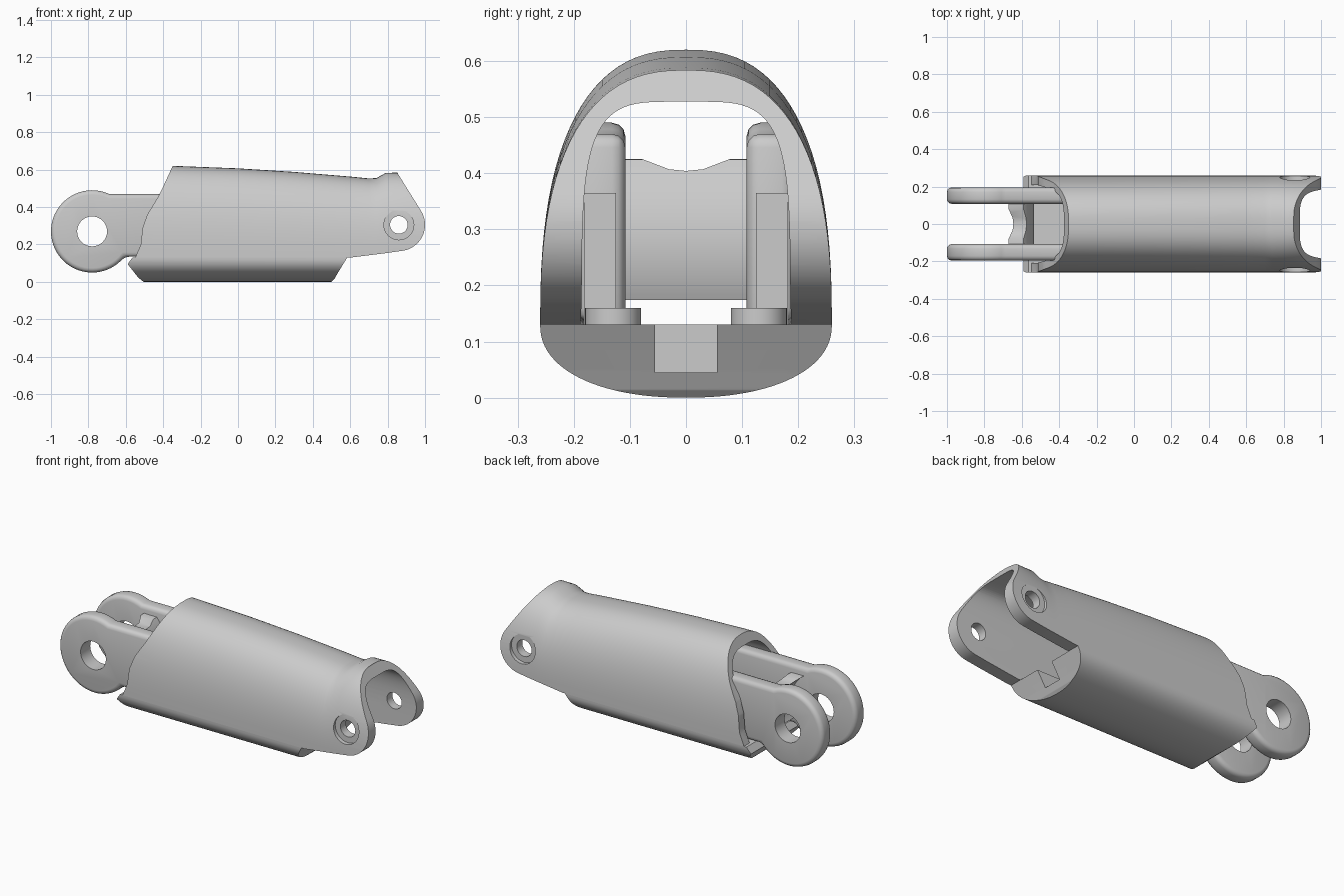
import bpy, bmesh, math
from math import cos, sin, radians, pi

if "Cube" in bpy.data.objects:
    bpy.data.objects.remove(bpy.data.objects["Cube"])

BASE = 0.13                      # seam between sleeve and pad
HINGE, PIN = (-0.78, 0.27), (0.86, 0.305)


def skin(name, rings):
    """Closed solid through a list of equal-length point rings."""
    bm = bmesh.new()
    loops = [[bm.verts.new(p) for p in ring] for ring in rings]
    for a, b in zip(loops, loops[1:]):
        for i in range(len(a)):
            j = (i + 1) % len(a)
            bm.faces.new((a[i], a[j], b[j], b[i]))
    bm.faces.new(loops[0])
    bm.faces.new(loops[-1])
    bmesh.ops.recalc_face_normals(bm, faces=bm.faces)
    mesh = bpy.data.meshes.new(name)
    bm.to_mesh(mesh)
    bm.free()
    ob = bpy.data.objects.new(name, mesh)
    bpy.context.collection.objects.link(ob)
    return ob


def prism(name, outline, y0, y1):
    return skin(name, [[(x, y, z) for x, z in outline] for y in (y0, y1)])


def box(name, x0, x1, y0, y1, z0, z1):
    return prism(name, [(x0, z0), (x1, z0), (x1, z1), (x0, z1)], y0, y1)


def arc(center, r, a0, a1, steps=24):
    angles = [radians(a0 + (a1 - a0) * i / steps) for i in range(steps + 1)]
    return [(center[0] + r * cos(a), center[1] + r * sin(a)) for a in angles]


def pin(name, center, r, y0, y1):
    return prism(name, arc(center, r, 0, 360, 40)[:-1], y0, y1)


def arch(x, w, h, n, base=BASE, steps=48):
    """Half superellipse standing on (or hanging from) the base line."""
    ring = []
    for i in range(steps + 1):
        c, s = cos(pi * i / steps), max(sin(pi * i / steps), 0)
        ring.append((x, math.copysign(w * abs(c) ** (2 / n), c), base + h * s ** (2 / n)))
    return ring


def activate(ob):
    bpy.ops.object.select_all(action='DESELECT')
    ob.select_set(True)
    bpy.context.view_layer.objects.active = ob


def combine(ob, tool, operation='DIFFERENCE'):
    mod = ob.modifiers.new("cut", 'BOOLEAN')
    mod.operation, mod.solver, mod.object = operation, 'EXACT', tool
    activate(ob)
    bpy.ops.object.modifier_apply(modifier=mod.name)
    bpy.data.objects.remove(tool)


def soften(ob, width):
    mod = ob.modifiers.new("round", 'BEVEL')
    mod.width, mod.segments, mod.limit_method = width, 3, 'ANGLE'
    mod.angle_limit = radians(40)
    activate(ob)
    bpy.ops.object.modifier_apply(modifier=mod.name)


def smooth(ob):
    activate(ob)
    bpy.ops.object.shade_smooth_by_angle(angle=radians(32))


# Sleeve: arched tube trimmed by its side outline
crest = [(-0.7, 0.625), (-0.34, 0.62), (0, 0.607), (0.3, 0.588), (0.6, 0.563),
         (0.7, 0.553), (0.74, 0.555), (0.79, 0.583), (1.05, 0.587)]
sleeve = skin("sleeve", [arch(x, 0.26, top - BASE, 2.5) for x, top in crest])
combine(sleeve, skin("bore", [arch(-0.8, 0.215, 0.465, 3, 0.12),
                              arch(0.3, 0.19, 0.415, 4, 0.12),
                              arch(1.1, 0.185, 0.405, 4.5, 0.12)]))
outline = [(-0.34, 0.64), (0.84, 0.64), (0.855, 0.578)]
outline += arc(PIN, 0.14, 33, -83)
outline += [(0.8, 0.155), (0.6, 0.13), (0.55, 0.1), (-0.56, 0.1), (-0.545, 0.14),
            (-0.52, 0.2), (-0.51, 0.29), (-0.485, 0.36), (-0.43, 0.45), (-0.4, 0.51)]
combine(sleeve, prism("trim", outline, -0.4, 0.4), 'INTERSECT')

# Pin holes and outer counterbores in the ears
combine(sleeve, pin("pin_hole", PIN, 0.047, -0.4, 0.4))
for side in (-1, 1):
    combine(sleeve, pin("counterbore", PIN, 0.08, side * 0.235, side * 0.4))
smooth(sleeve)

# Pad: rounded underside with slanted ends and a front notch
pad = skin("grip_pad", [arch(x, 0.26, -BASE, 2.2) for x in (-0.7, 0.7)])
side_cut = [(-0.55, 0.15), (-0.59, 0.095), (-0.535, 0.025), (-0.515, 0.008), (-0.49, -0.01),
            (0.49, -0.01), (0.515, 0.015), (0.535, 0.05), (0.59, 0.14), (0.59, 0.15)]
combine(pad, prism("pad_trim", side_cut, -0.4, 0.4), 'INTERSECT')
combine(pad, box("pad_notch", 0.42, 0.7, -0.055, 0.055, 0.045, 0.3))
smooth(pad)

# Hinge arms, with inner rails and round feet
arm_outline = arc(HINGE, 0.22, 65, 322, 40) + [(-0.2, 0.135), (-0.2, 0.47)]
for side, label in ((1, "back"), (-1, "front")):
    arm = prism(label + "_hinge_arm", arm_outline, side * 0.108, side * 0.195)
    soften(arm, 0.024)
    combine(arm, pin("hinge_hole", HINGE, 0.08, -0.4, 0.4))
    smooth(arm)
    box(label + "_rail", -0.25, 0.3, side * 0.125, side * 0.182, 0.128, 0.365)
    foot = skin(label + "_foot", [[(0.35 + x, side * 0.13 + y, z) for x, y in arc((0, 0), 0.05, 0, 360, 32)[:-1]]
                                  for z in (0.12, 0.16)])
    smooth(foot)

# Curved web joining the two arms, with a shallow dip along its top
web_outline = arc(HINGE, 0.19, 55, -30) + arc(HINGE, 0.245, -23, 39)
web = prism("hinge_web", web_outline, -0.115, 0.115)
dip = [(-0.08, 0.426), (-0.03, 0.407), (0, 0.404), (0.03, 0.407), (0.08, 0.426), (0.08, 0.6), (-0.08, 0.6)]
combine(web, skin("web_dip", [[(x, y, z) for y, z in dip] for x in (-0.9, -0.4)]))
smooth(web)
